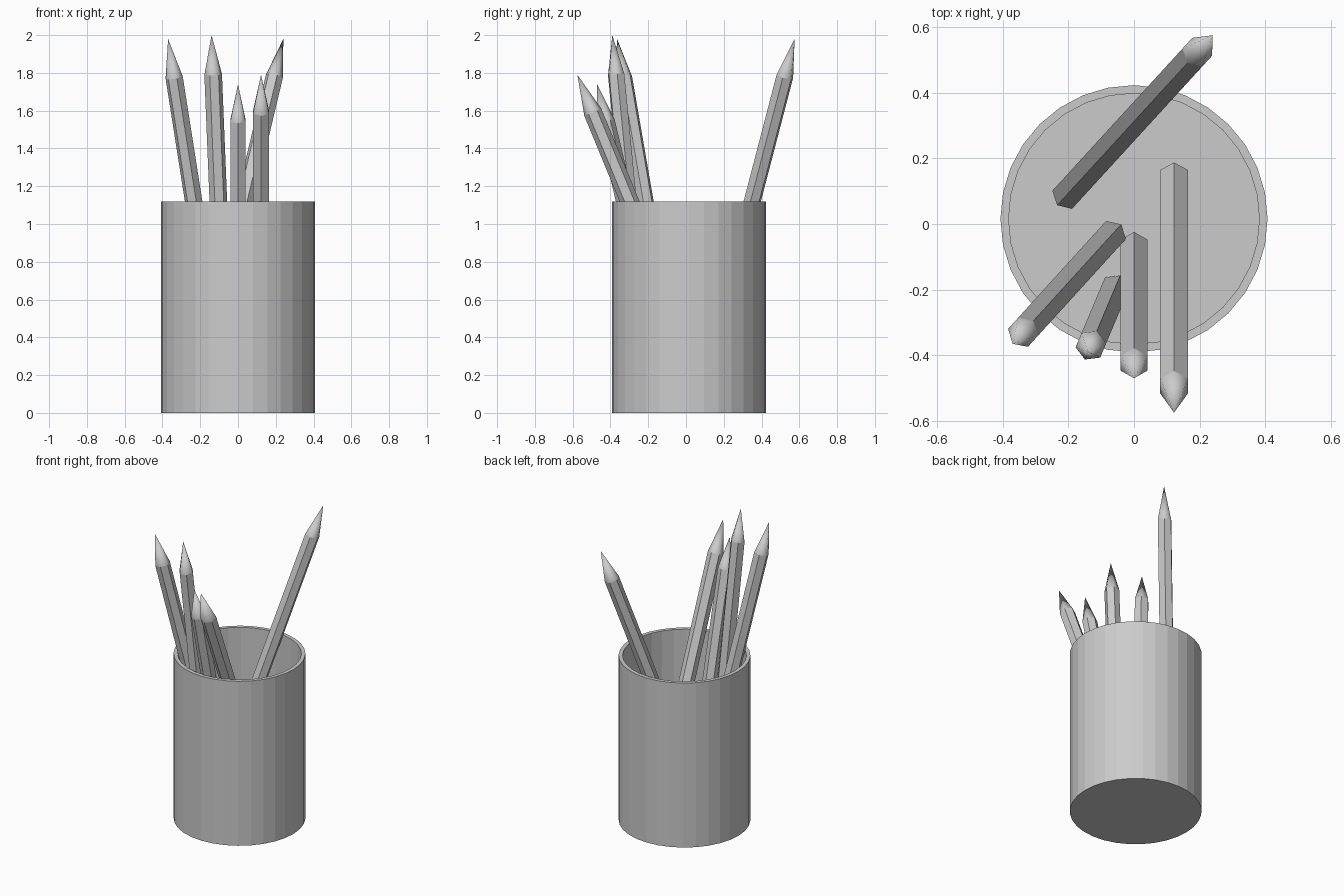
import bpy, bmesh, math
from mathutils import Vector, Matrix

if "Cube" in bpy.data.objects:
    bpy.data.objects.remove(bpy.data.objects["Cube"])


def finish(bm, name):
    bmesh.ops.recalc_face_normals(bm, faces=bm.faces[:])
    mesh = bpy.data.meshes.new(name)
    bm.to_mesh(mesh)
    bm.free()
    obj = bpy.data.objects.new(name, mesh)
    bpy.context.collection.objects.link(obj)
    return obj


def lathe(bm, profile, sides, first=0.0):
    """Spin (radius, z) points around z; returns the rings of vertices."""
    rings = []
    for r, z in profile:
        rings.append([bm.verts.new((r * math.cos(first + 2 * math.pi * i / sides),
                                    r * math.sin(first + 2 * math.pi * i / sides), z))
                      for i in range(sides)])
    for a, b in zip(rings, rings[1:]):
        for i in range(sides):
            j = (i + 1) % sides
            bm.faces.new((a[i], a[j], b[j], b[i]))
    return rings


# Cup: hollow faceted cylinder with a thin wall and floor
bm = bmesh.new()
rings = lathe(bm, [(0.407, 0), (0.407, 1.12), (0.382, 1.12), (0.382, 0.03)], 32)
bm.faces.new(rings[0])
bm.faces.new(rings[-1])
cup = finish(bm, "cup")
cup.location = (0, 0.016, 0)


# Pencils: hexagonal body with a smooth sharpened point
def pencil(name, bottom, tip, radius, point):
    bottom, tip = Vector(bottom), Vector(tip)
    axis = tip - bottom
    length = axis.length
    bm = bmesh.new()
    rings = lathe(bm, [(radius, 0), (radius, length - point)], 6)
    bm.faces.new(rings[0])
    apex = bm.verts.new((0, 0, length))
    top = rings[1]
    for i in range(6):
        j = (i + 1) % 6
        bm.faces.new((top[i], top[j], apex)).smooth = True
        bm.edges.get((top[i], top[j])).smooth = False
    # one ridge of the hexagon faces the direction of lean
    w = axis.normalized()
    v = Vector((0, 0, 1)).cross(w).normalized()
    u = v.cross(w)
    rot = Matrix((u, v, w)).transposed()
    if rot.determinant() < 0:
        rot = Matrix((-u, v, w)).transposed()
    obj = finish(bm, name)
    obj.matrix_world = Matrix.Translation(bottom) @ rot.to_4x4()


pencil("pencil_back_right", (-0.204, 0.09, 0.12), (0.24, 0.575, 1.98), 0.047, 0.21)
pencil("pencil_left", (-0.07, -0.035, 0.07), (-0.37, -0.365, 1.98), 0.047, 0.21)
pencil("pencil_front_left", (-0.06, -0.20, 0.04), (-0.14, -0.39, 2.0), 0.047, 0.21)
pencil("pencil_middle", (0, -0.07, 0.05), (0, -0.47, 1.74), 0.047, 0.2)
pencil("pencil_front_right", (0.122, 0.142, 0.05), (0.122, -0.575, 1.79), 0.049, 0.215)
